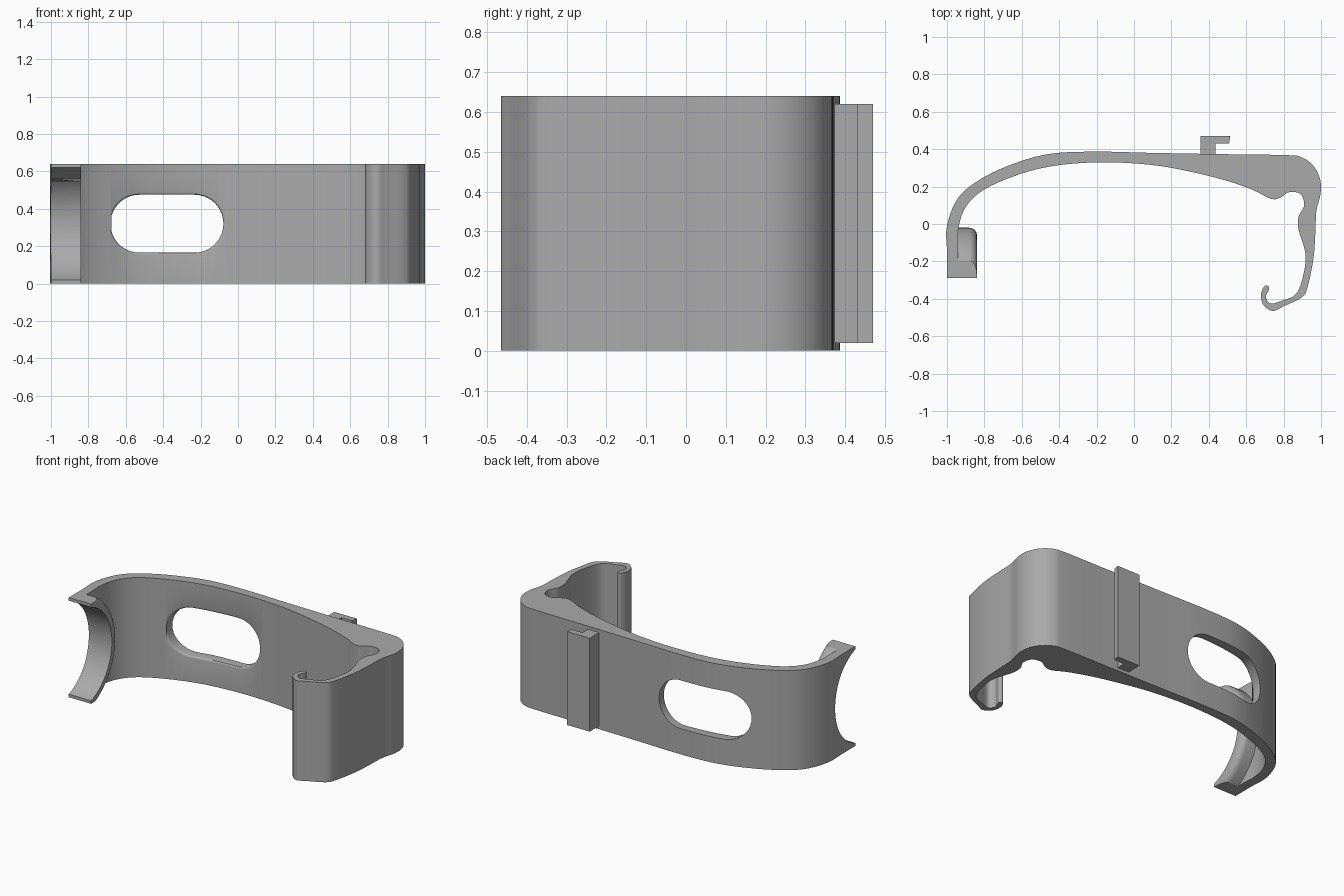
import bpy, bmesh, math
from mathutils import Vector, Matrix

HEIGHT = 0.64
MID = HEIGHT / 2

cube = bpy.data.objects.get("Cube")
if cube:
    bpy.data.objects.remove(cube, do_unlink=True)

grey = bpy.data.materials.new("mid grey")
grey.use_nodes = True
colour = (0.4, 0.4, 0.4, 1)
grey.diffuse_color = colour
grey.node_tree.nodes["Principled BSDF"].inputs["Base Color"].default_value = colour


def make_object(name, bm):
    bmesh.ops.recalc_face_normals(bm, faces=bm.faces)
    mesh = bpy.data.meshes.new(name)
    bm.to_mesh(mesh)
    bm.free()
    mesh.materials.append(grey)
    obj = bpy.data.objects.new(name, mesh)
    bpy.context.collection.objects.link(obj)
    return obj


def prism(name, points, direction):
    """Extrude a closed outline of 3D points along a direction."""
    bm = bmesh.new()
    face = bm.faces.new([bm.verts.new(p) for p in points])
    grown = bmesh.ops.extrude_face_region(bm, geom=[face])["geom"]
    verts = [v for v in grown if isinstance(v, bmesh.types.BMVert)]
    bmesh.ops.translate(bm, verts=verts, vec=direction)
    return make_object(name, bm)


def box(name, low, high):
    (x, y, z), (a, b, c) = low, high
    outline = [(x, y, z), (a, y, z), (a, b, z), (x, b, z)]
    return prism(name, outline, (0, 0, c - z))


def smooth_path(points, steps=5):
    """Catmull-Rom curve through hand-placed points."""
    pts = [Vector(p) / 100 for p in points]
    pts = [pts[0]] + pts + [pts[-1]]
    path = []
    for a, b, c, d in zip(pts, pts[1:], pts[2:], pts[3:]):
        for i in range(steps):
            t = i / steps
            path.append(b + (c - a) * t / 2
                        + (a * 2 - b * 5 + c * 4 - d) * t ** 2 / 2
                        + (b * 3 - a - c * 3 + d) * t ** 3 / 2)
    return path + [pts[-1]]


def boolean(target, tool, operation):
    mod = target.modifiers.new(operation, 'BOOLEAN')
    mod.operation, mod.object, mod.solver = operation, tool, 'EXACT'
    bpy.context.view_layer.objects.active = target
    bpy.ops.object.modifier_apply(modifier=mod.name)
    bpy.data.objects.remove(tool, do_unlink=True)


# Outline of the band: outer face, hooked clip, then back along the inside
outer = [(-100, -29), (-100, -15), (-100, -1), (-94, 14), (-82, 24), (-65, 32),
         (-45, 37.5), (-20, 38.7), (10, 38), (50, 37.3), (82, 36.8),
         (90, 35.5), (96, 31), (99.5, 24), (99.7, 16), (97.5, 7), (97, -4), (96, -18),
         (93, -33), (90, -39), (80, -44), (74, -46.5), (69, -43), (68, -37)]
inner = [(70, -33), (72, -33.5), (72, -35.5), (70.5, -39), (73, -42.5), (79, -41), (87, -37),
         (91, -25), (91.5, -15), (88, -3), (88, 4), (91, 10), (89, 16), (83, 17),
         (78, 14), (73, 13.5), (64, 18), (50, 23), (30, 28), (10, 31.5),
         (-15, 33), (-40, 31.5), (-60, 27), (-80, 18.5), (-90, 9), (-94, -3),
         (-94, -15), (-94, -29)]
outline = [(p.x, p.y, 0) for p in smooth_path(outer + inner)]
band = prism("band", outline, (0, 0, HEIGHT))

# Curved flange at the open end, turned about an axis along x
AXIS_Y, INNER_R, OUTER_R, FILLET = -0.40, 0.32, 0.38, 0.04
profile = [(-0.97, 0), (-0.97, OUTER_R)]
for i in range(9):
    a = math.radians(90 * (1 - i / 8))
    profile.append((-0.88 + FILLET * math.cos(a), OUTER_R - FILLET + FILLET * math.sin(a)))
profile.append((-0.84, 0))
bm = bmesh.new()
centre = Vector((0, AXIS_Y, MID))
verts = [bm.verts.new((x, AXIS_Y + r, MID)) for x, r in profile]
edges = [bm.edges.new(pair) for pair in zip(verts, verts[1:])]
bmesh.ops.spin(bm, geom=verts + edges, cent=centre, axis=(1, 0, 0),
               angle=math.tau, steps=96, use_duplicate=False)
bmesh.ops.remove_doubles(bm, verts=bm.verts, dist=0.0001)
flange = make_object("flange", bm)
boolean(flange, box("flange_limit", (-1.1, -0.29, 0), (-0.8, 0.1, HEIGHT)), 'INTERSECT')
boolean(band, flange, 'UNION')

# Round hollow through the flange and the end of the band
circle = [(-1.2, AXIS_Y + INNER_R * math.cos(i * math.tau / 96),
           MID + INNER_R * math.sin(i * math.tau / 96)) for i in range(96)]
boolean(band, prism("hollow_cutter", circle, (0.5, 0, 0)), 'DIFFERENCE')

# Long rounded window
SLOT_X, SLOT_HALF, SLOT_R = -0.38, 0.147, 0.155
slot = []
for side in (1, -1):
    for i in range(21):
        a = math.radians(-90 + i * 9)
        slot.append((SLOT_X + side * (SLOT_HALF + SLOT_R * math.cos(a)), 0.1,
                     MID + side * SLOT_R * math.sin(a)))
boolean(band, prism("window_cutter", slot, (0, 0.5, 0)), 'DIFFERENCE')

# Softened inner rim of the window
bm = bmesh.new()
bm.from_mesh(band.data)


def on_rim(v):
    dx = max(abs(v.co.x - SLOT_X) - SLOT_HALF, 0)
    return v.co.y > 0.1 and abs(math.hypot(dx, v.co.z - MID) - SLOT_R) < 0.004


rim = [e for e in bm.edges if all(on_rim(v) for v in e.verts)
       and e.calc_face_angle(0) > 0.6
       and any(f.normal.y < -0.5 and not all(on_rim(v) for v in f.verts)
               for f in e.link_faces)]
bmesh.ops.bevel(bm, geom=rim, offset=0.012, segments=3, profile=0.5, affect='EDGES')
bm.to_mesh(band.data)
bm.free()

# Hooked rail on the back
rail = [(0.355, 0.36), (0.435, 0.36), (0.435, 0.43), (0.508, 0.43), (0.515, 0.47), (0.355, 0.47)]
prism("rail", [(x, y, 0.02) for x, y in rail], (0, 0, 0.6))

# Smooth curves, crisp corners
bpy.ops.object.select_all(action='DESELECT')
band.select_set(True)
bpy.context.view_layer.objects.active = band
bpy.ops.object.shade_smooth_by_angle(angle=math.radians(30))
